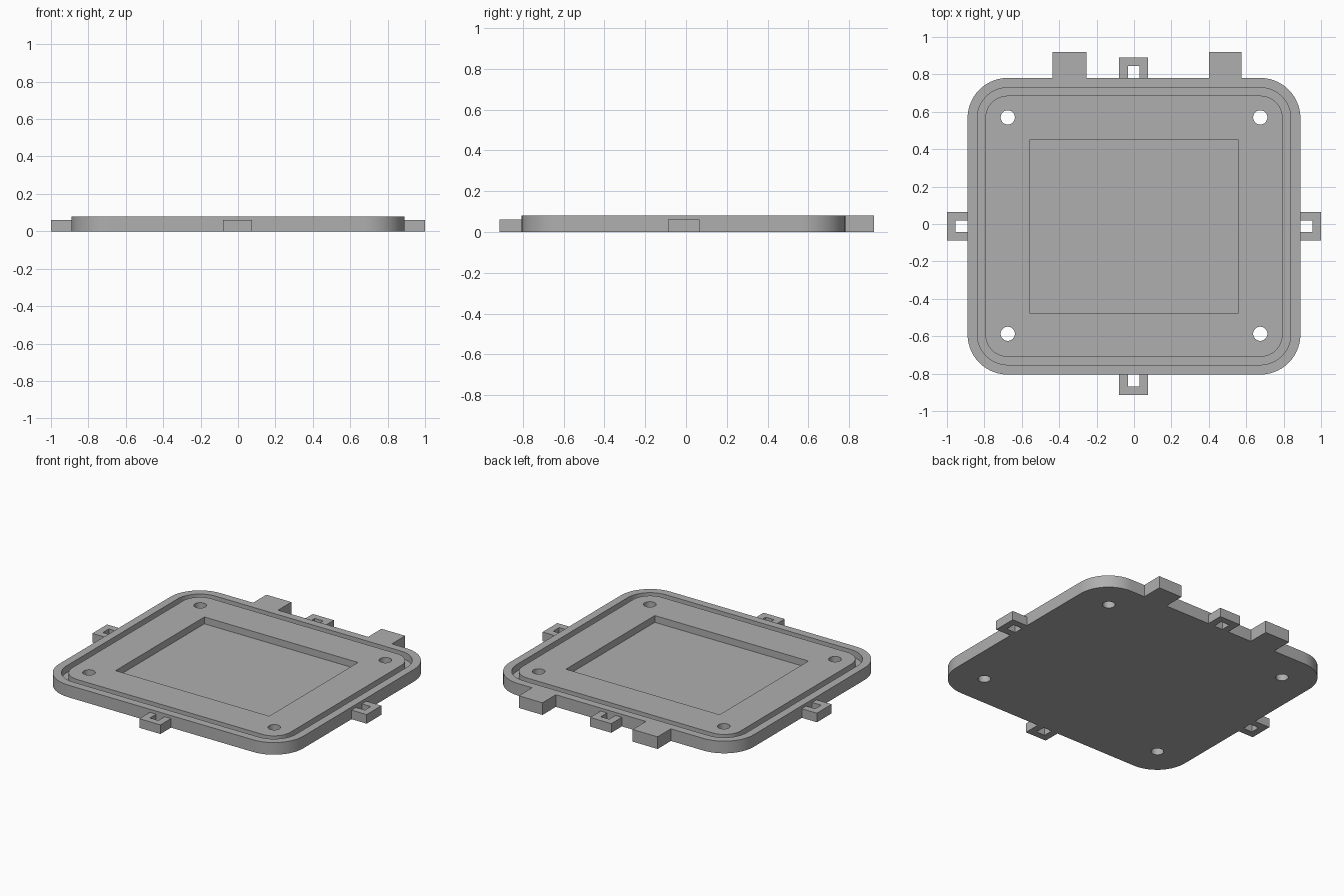
import bpy, bmesh
from math import sin, cos, pi

cube = bpy.data.objects.get("Cube")
if cube:
    bpy.data.objects.remove(cube, do_unlink=True)

grey = bpy.data.materials.new("matte_grey")
grey.use_nodes = True
colour = (0.43, 0.43, 0.43, 1)
grey.diffuse_color = colour
grey.node_tree.nodes["Principled BSDF"].inputs["Base Color"].default_value = colour

TOP, FLOOR, LOOP_TOP = 0.08, 0.035, 0.06
MID_Y = -0.012


def prism(name, outline, z0, z1):
    """Extrude a counter-clockwise outline from z0 to z1."""
    bm = bmesh.new()
    base = bm.faces.new([bm.verts.new((x, y, z0)) for x, y in outline])
    up = bmesh.ops.extrude_face_region(bm, geom=[base], use_keep_orig=True)["geom"]
    bmesh.ops.translate(bm, vec=(0, 0, z1 - z0),
                        verts=[v for v in up if isinstance(v, bmesh.types.BMVert)])
    bmesh.ops.recalc_face_normals(bm, faces=bm.faces)
    mesh = bpy.data.meshes.new(name)
    bm.to_mesh(mesh)
    bm.free()
    mesh.materials.append(grey)
    obj = bpy.data.objects.new(name, mesh)
    bpy.context.collection.objects.link(obj)
    return obj


def rect(x0, x1, y0, y1):
    return [(x0, y0), (x1, y0), (x1, y1), (x0, y1)]


def rounded(hx, hy, r, steps=14):
    pts = []
    for k, (sx, sy) in enumerate([(1, 1), (-1, 1), (-1, -1), (1, -1)]):
        for i in range(steps + 1):
            a = (k + i / steps) * pi / 2
            pts.append((sx * (hx - r) + r * cos(a), MID_Y + sy * (hy - r) + r * sin(a)))
    return pts


def circle(cx, cy, r, n=32):
    return [(cx + r * cos(2 * pi * i / n), cy + r * sin(2 * pi * i / n)) for i in range(n)]


def boolean(obj, other, operation="DIFFERENCE"):
    mod = obj.modifiers.new("boolean", "BOOLEAN")
    mod.operation, mod.solver, mod.object = operation, "EXACT", other
    bpy.ops.object.select_all(action="DESELECT")
    bpy.context.view_layer.objects.active = obj
    obj.select_set(True)
    bpy.ops.object.modifier_apply(modifier=mod.name)
    bpy.data.objects.remove(other, do_unlink=True)


# Base plate with a sunken groove around a raised inner panel
plate = prism("base_plate", rounded(0.89, 0.793, 0.215), 0, TOP)
groove = prism("groove_cutter", rounded(0.838, 0.741, 0.163), FLOOR, TOP + 0.1)
boolean(groove, prism("panel_core", rounded(0.795, 0.698, 0.12), 0, TOP + 0.2))
boolean(plate, groove)

# Rectangular pocket and four screw holes
boolean(plate, prism("pocket_cutter", rect(-0.56, 0.56, -0.475, 0.45), FLOOR, TOP + 0.1))
for x in (-0.675, 0.675):
    for y in (-0.587, 0.57):
        boolean(plate, prism("hole_cutter", circle(x, y, 0.038), -0.1, TOP + 0.1))

plate.select_set(True)
bpy.context.view_layer.objects.active = plate
bpy.ops.object.shade_smooth_by_angle()

# Solid tabs along the back edge
for name, x0, x1 in (("right_back_tab", -0.437, -0.255), ("left_back_tab", 0.402, 0.575)):
    prism(name, rect(x0, x1, 0.781, 0.92), 0, TOP)


# Strap loops: a U-shaped bar whose open side meets the plate
def loop(name, edge, turn, shift):
    w, hole, reach, gap = 0.077, 0.031, 0.11, 0.065
    u = [(w, 0), (w, reach), (-w, reach), (-w, 0), (-hole, 0), (-hole, gap), (hole, gap), (hole, 0)]
    c, s = round(cos(turn)), round(sin(turn))
    outline = [(x * c - (y + edge) * s + shift[0], x * s + (y + edge) * c + shift[1]) for x, y in u]
    prism(name, outline, 0, LOOP_TOP)


loop("back_loop", 0.781, 0, (-0.002, 0))
loop("right_loop", 0.89, pi / 2, (0, MID_Y))
loop("front_loop", 0.805, pi, (-0.002, 0))
loop("left_loop", 0.89, -pi / 2, (0, MID_Y))
